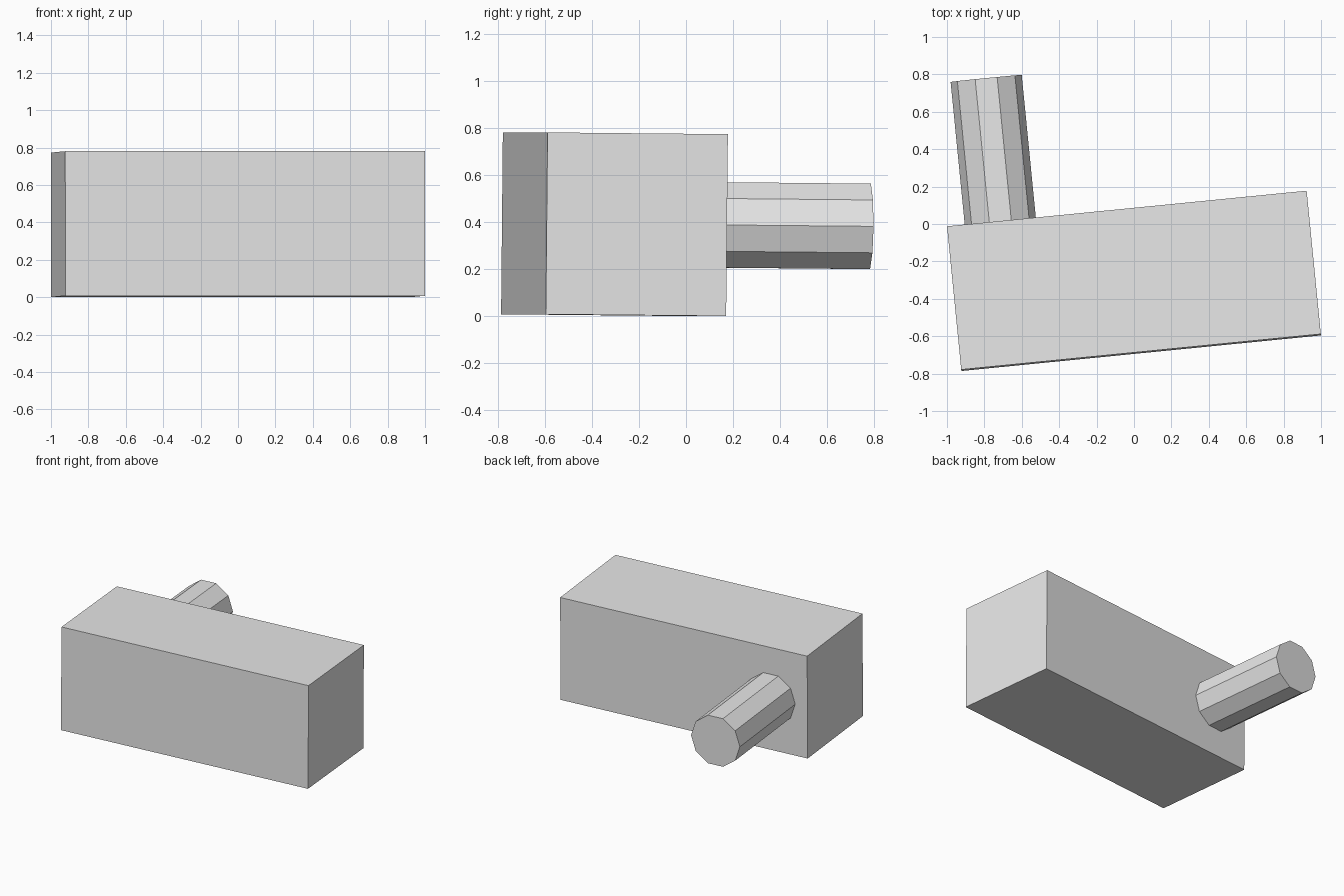
import bpy, math
from mathutils import Matrix, Vector

if "Cube" in bpy.data.objects:
    bpy.data.objects.remove(bpy.data.objects["Cube"])

# One plain grey for everything
grey = bpy.data.materials.new("light_grey")
grey.diffuse_color = (0.8, 0.8, 0.8, 1)
grey.use_nodes = True
grey.node_tree.nodes["Principled BSDF"].inputs["Base Color"].default_value = grey.diffuse_color

# Shared frame: slightly yawed and tilted block
frame = (Matrix.Translation((0, -0.304, 0.390))
         @ Matrix.Rotation(math.radians(5.65), 4, 'Z')
         @ Matrix.Rotation(math.radians(-0.55), 4, 'X'))


def finish(name, local):
    ob = bpy.context.object
    ob.name = name
    ob.data.transform(frame @ local)
    ob.data.materials.append(grey)
    return ob


# Long rectangular block
HALF = Vector((0.966, 0.385, 0.3865))
bpy.ops.mesh.primitive_cube_add(size=2)
finish("block", Matrix.Diagonal((*HALF, 1)))

# Ten-sided peg on the back face, flat facet upward
START, END = HALF.y - 0.02, 1.155
bpy.ops.mesh.primitive_cylinder_add(vertices=10, radius=0.191, depth=END - START)
finish("peg", Matrix.Translation((-0.68, (START + END) / 2, 0.002))
       @ Matrix.Rotation(math.radians(-90), 4, 'X')
       @ Matrix.Rotation(math.radians(90), 4, 'Z'))
